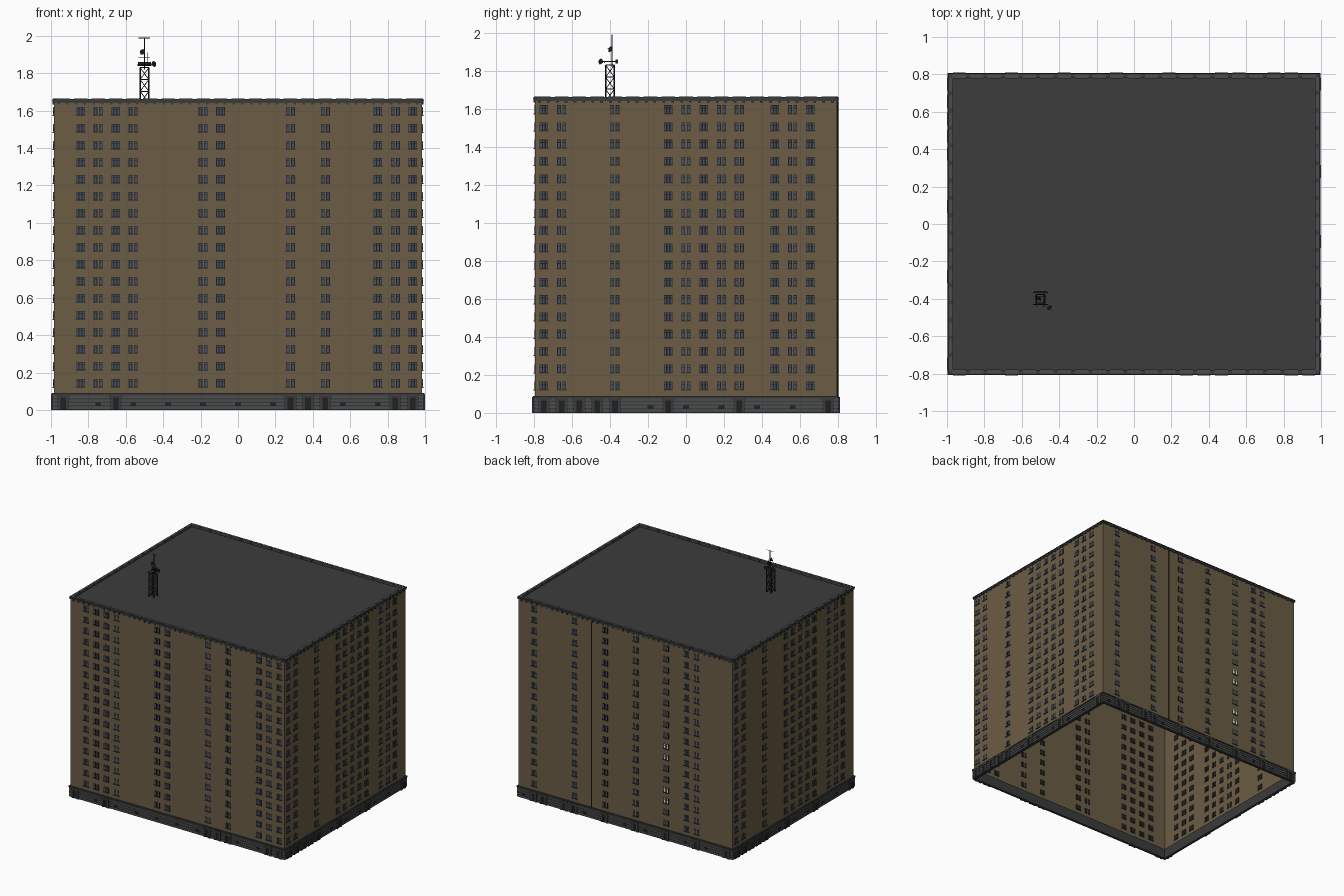
import bpy, bmesh, math
from mathutils import Matrix, Vector

if "Cube" in bpy.data.objects:
    bpy.data.objects.remove(bpy.data.objects["Cube"])


def material(name, r, g, b):
    m = bpy.data.materials.new(name)
    m.use_nodes = True
    m.diffuse_color = (r, g, b, 1)
    bsdf = m.node_tree.nodes["Principled BSDF"]
    bsdf.inputs["Base Color"].default_value = (r, g, b, 1)
    bsdf.inputs["Roughness"].default_value = 0.9
    return m


BRICK = material("brown brick", 0.15, 0.11, 0.06)
ROOF = material("roof grey", 0.045, 0.045, 0.045)
STONE = material("charcoal stone", 0.042, 0.043, 0.043)
TRIM = material("grey trim", 0.07, 0.072, 0.072)
DARK = material("dark metal", 0.015, 0.015, 0.016)
GLASS = material("blue grey glass", 0.06, 0.08, 0.11)
LIT = material("lit window", 0.85, 0.85, 0.8)

HX, HY = 0.985, 0.795      # wall half sizes
BASE, TOP = 0.09, 1.65
SLOT, FLOOR = 0.0935, 0.0909


class Part:
    """Collects boxes and rods into one object of one colour."""

    def __init__(self, name, mat):
        self.name, self.mat, self.bm = name, mat, bmesh.new()
        self.frame = Matrix.Identity(4)

    def box(self, x0, x1, y0, y1, z0, z1):
        mid = Vector((x0 + x1, y0 + y1, z0 + z1)) / 2
        size = Matrix.Diagonal((x1 - x0, y1 - y0, z1 - z0, 1))
        bmesh.ops.create_cube(self.bm, size=1, matrix=self.frame @ Matrix.Translation(mid) @ size)

    def rod(self, a, b, r, r2=None, sides=6):
        a, b = Vector(a), Vector(b)
        turn = (b - a).to_track_quat('Z', 'Y').to_matrix().to_4x4()
        bmesh.ops.create_cone(self.bm, cap_ends=True, segments=sides, radius1=r,
                              radius2=r if r2 is None else r2, depth=(b - a).length,
                              matrix=self.frame @ Matrix.Translation((a + b) / 2) @ turn)

    def finish(self):
        me = bpy.data.meshes.new(self.name)
        self.bm.to_mesh(me)
        self.bm.free()
        me.materials.append(self.mat)
        ob = bpy.data.objects.new(self.name, me)
        bpy.context.scene.collection.objects.link(ob)


# brick walls: an open sheet
walls = Part("brick_walls", BRICK)
walls.box(-HX, HX, -HY, HY, BASE - 0.01, TOP)
walls.bm.faces.ensure_lookup_table()
flat = [f for f in walls.bm.faces if abs(f.normal.z) > 0.9]
bmesh.ops.delete(walls.bm, geom=flat, context='FACES')
walls.finish()

# flat roof deck
roof = Part("roof_deck", ROOF)
roof.box(-HX, HX, -HY, HY, TOP - 0.015, TOP - 0.005)
roof.finish()

frames = Part("window_frames", DARK)
glass = Part("window_glass", GLASS)
lit = Part("lit_windows", LIT)
sills = Part("window_sills", STONE)
plinth = Part("stone_base", STONE)
courses = Part("base_courses", TRIM)
doors = Part("doors", DARK)
surrounds = Part("door_surrounds", STONE)
parapet = Part("parapet", STONE)
cornice = Part("cornice_blocks", TRIM)
pipes = Part("drain_pipe", DARK)
FACADE = (frames, glass, lit, sills, plinth, courses, doors, surrounds, parapet, cornice, pipes)


def leaf(u, z, w, h, d, panes, pane_part):
    """Framed window with panes, reaching through the wall sheet."""
    frames.box(u - w / 2, u + w / 2, -d - 0.002, -d + 0.004, z - h / 2, z + h / 2)
    step = w / panes
    for i in range(panes):
        c = u - w / 2 + step * (i + 0.5)
        for z0, z1 in ((-0.42, 0.12), (0.2, 0.42)):
            pane_part.box(c - step * 0.3, c + step * 0.3, -d - 0.003, -d, z + h * z0, z + h * z1)


def window(u, z, d, triple, glow):
    pane_part = lit if glow else glass
    if triple:
        leaf(u, z, 0.046, 0.044, d, 3, pane_part)
        sills.box(u - 0.026, u + 0.026, -d - 0.007, -d, z - 0.026, z - 0.021)
    else:
        for s in (-1, 1):
            leaf(u + s * 0.014, z, 0.02, 0.044, d, 1, pane_part)
            sills.box(u + s * 0.014 - 0.013, u + s * 0.014 + 0.013, -d - 0.007, -d, z - 0.026, z - 0.021)


# each facade: quarter turns, half width, depth, window slots, triple slots, door slots
long_doors = (-10, -7, 3, 4, 5, 9, 10)
side_slots = (-8, -7, -4, -1, 0, 1, 2, 3, 5, 6, 7)
side_triples = (-8, -1, 1, 5, 7)
side_doors = (-8, -7, -6, -5, -4, -1, 3, 8)
facades = (
    (0, HX, HY, (-9, -8, -7, -6, -2, -1, 3, 5, 8, 9, 10), (-9, -7, -1, 8, 10), long_doors),
    (1, HY, HX, side_slots, side_triples, side_doors),
    (2, HX, HY, (-9, -5, -2, 1, 4, 6, 7), (-9, -5, 6), (-9, -8, -6, -5, -2, 1, 4, 7, 10)),
    (3, HY, HX, side_slots, side_triples, side_doors),
)
for turn, half, d, slots, triples, door_slots in facades:
    for part in FACADE:
        part.frame = Matrix.Rotation(turn * math.pi / 2, 4, 'Z')
    # windows, floor by floor
    for floor in range(17):
        z = 0.143 + floor * FLOOR
        for k in slots:
            glow = turn == 2 and k == 4 and floor in (2, 3, 6, 7)
            window(k * SLOT, z, d, k in triples, glow)
    # base wall with raised horizontal courses
    plinth.box(-half - 0.006, half + 0.006, -d - 0.006, -d + 0.015, 0, BASE - 0.008)
    plinth.box(-half - 0.011, half + 0.011, -d - 0.011, -d + 0.005, BASE - 0.01, BASE)
    for i in range(4):
        z = 0.006 + i * 0.019
        courses.box(-half - 0.009, half + 0.009, -d - 0.009, -d, z, z + 0.013)
    # doors with stone surrounds
    for k in door_slots:
        u = max(-half + 0.035, min(half - 0.035, k * SLOT))
        for s in (-1, 1):
            c = u + s * 0.023
            surrounds.box(c - 0.008, c + 0.008, -d - 0.015, -d, 0, 0.075)
        surrounds.box(u - 0.034, u + 0.034, -d - 0.015, -d, 0.066, 0.083)
        doors.box(u - 0.015, u + 0.015, -d - 0.0105, -d, 0, 0.066)
    # low basement vents between doors
    count = int(half / SLOT)
    for k in range(-count, count + 1):
        if k not in door_slots and k % 2 == 0:
            doors.box(k * SLOT - 0.015, k * SLOT + 0.015, -d - 0.0105, -d, 0.02, 0.04)
    # parapet and its cornice blocks
    parapet.box(-half - 0.005, half + 0.005, -d - 0.005, -d + 0.015, TOP - 0.008, TOP + 0.013)
    parapet.box(-half - 0.009, half + 0.009, -d - 0.009, -d + 0.012, TOP + 0.004, TOP + 0.01)
    for k in range(-count, count + 1):
        cornice.box(k * SLOT - 0.036, k * SLOT + 0.036, -d - 0.004, -d + 0.018, TOP, TOP + 0.015)
        for s in (-1, 1):
            c = k * SLOT + s * 0.023
            parapet.box(c - 0.007, c + 0.007, -d - 0.008, -d, TOP - 0.016, TOP + 0.005)
    # drain pipe down the rear
    if turn == 2:
        pipes.rod((-0.31, -d - 0.004, BASE), (-0.31, -d - 0.004, TOP), 0.004)
for part in FACADE:
    part.finish()

# lattice mast
CX, CY, R = -0.5, -0.4, 0.023
Z0, Z1 = TOP - 0.01, 1.83
mast = Part("lattice_mast", DARK)
corners = [(CX + R * a, CY + R * b) for a, b in ((-1, -1), (1, -1), (1, 1), (-1, 1))]
step = (Z1 - Z0) / 3
for i, a in enumerate(corners):
    b = corners[(i + 1) % 4]
    mast.rod((*a, Z0), (*a, Z1), 0.0035, sides=4)
    for n in range(3):
        lo, hi = Z0 + n * step, Z0 + (n + 1) * step
        mast.rod((*a, lo), (*b, hi), 0.002, sides=4)
        mast.rod((*b, lo), (*a, hi), 0.002, sides=4)
        mast.rod((*a, hi), (*b, hi), 0.0025, sides=4)
mast.finish()

# pole and cross arms
aerial = Part("aerial_pole", DARK)
aerial.rod((CX, CY + 0.01, Z1 - 0.01), (CX, CY + 0.01, 1.99), 0.002)
for y in (CY - 0.03, CY + 0.035):
    aerial.rod((CX - 0.04, y, 1.845), (CX + 0.04, y, 1.845), 0.003)
for x in (CX - 0.02, CX + 0.02):
    aerial.rod((x, CY - 0.045, 1.85), (x, CY + 0.04, 1.85), 0.003)
for z in (1.885, 1.988):
    aerial.rod((CX - 0.033, CY + 0.01, z), (CX + 0.03, CY + 0.01, z), 0.0018)
aerial.rod((CX + 0.015, CY + 0.01, 1.86), (CX + 0.015, CY + 0.01, 1.91), 0.0015)
aerial.box(CX - 0.035, CX + 0.035, CY + 0.03, CY + 0.042, 1.838, 1.86)
aerial.finish()

# dishes
dishes = Part("dishes", DARK)
for c, aim in (((CX - 0.008, CY + 0.005, 1.912), (-0.4, -0.8, 0.3)),
               ((CX + 0.047, CY - 0.045, 1.848), (0.6, -0.7, 0.2))):
    c, aim = Vector(c), Vector(aim).normalized()
    dishes.rod(c - aim * 0.008, c + aim * 0.006, 0.005, 0.016, sides=12)
    dishes.rod(c, c + aim * 0.02, 0.0015)
dishes.finish()
